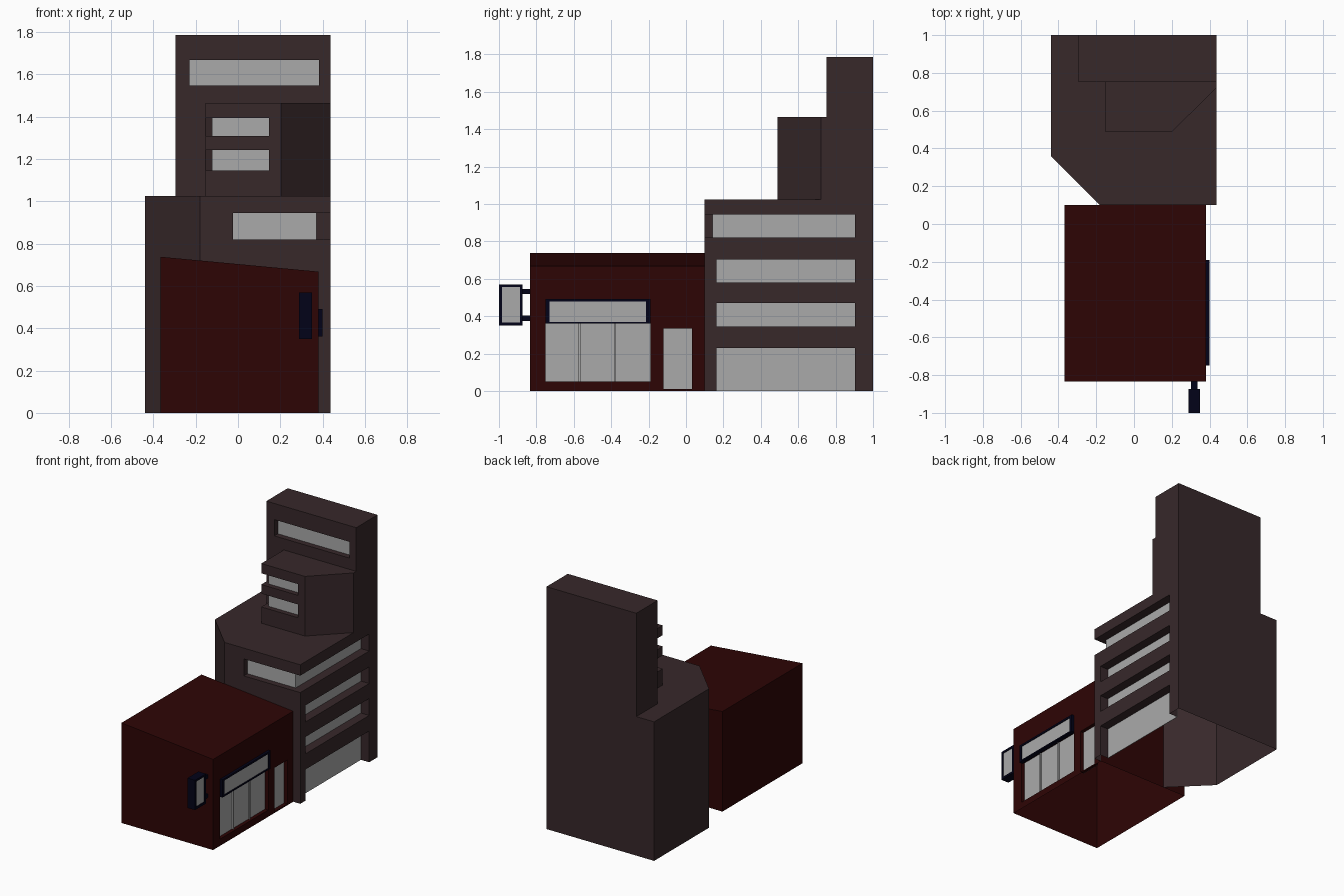
import bpy, bmesh
from mathutils import Vector

if "Cube" in bpy.data.objects:
    bpy.data.objects.remove(bpy.data.objects["Cube"])


def material(name, rgb):
    m = bpy.data.materials.new(name)
    m.diffuse_color = (*rgb, 1)
    m.use_nodes = True
    m.node_tree.nodes["Principled BSDF"].inputs["Base Color"].default_value = m.diffuse_color
    return m


BROWN = material("brown wall", (0.038, 0.021, 0.023))
RED = material("dark red wall", (0.027, 0.0015, 0.0015))
GREY = material("grey glass", (0.40, 0.40, 0.40))
NAVY = material("navy frame", (0.0006, 0.0006, 0.009))


def prism(name, pts, vec, mat):
    """Extrude a closed outline of 3D points along a vector."""
    bm = bmesh.new()
    face = bm.faces.new([bm.verts.new(p) for p in pts])
    ext = bmesh.ops.extrude_face_region(bm, geom=[face], use_keep_orig=True)
    for v in [g for g in ext["geom"] if isinstance(g, bmesh.types.BMVert)]:
        v.co += Vector(vec)
    bmesh.ops.recalc_face_normals(bm, faces=bm.faces)
    me = bpy.data.meshes.new(name)
    bm.to_mesh(me)
    bm.free()
    me.materials.append(mat)
    ob = bpy.data.objects.new(name, me)
    bpy.context.collection.objects.link(ob)
    return ob


def box(name, x, y, z, mat):
    pts = [(x[0], y[0], z[0]), (x[1], y[0], z[0]), (x[1], y[1], z[0]), (x[0], y[1], z[0])]
    return prism(name, pts, (0, 0, z[1] - z[0]), mat)


def footprint(name, outline, z0, z1, mat):
    return prism(name, [(x, y, z0) for x, y in outline], (0, 0, z1 - z0), mat)


def combine(target, others, operation):
    """Apply booleans one after another and remove the helper solids."""
    for o in others:
        o.hide_render = True
        mod = target.modifiers.new("bool", "BOOLEAN")
        mod.operation, mod.solver, mod.object = operation, "EXACT", o
        dg = bpy.context.evaluated_depsgraph_get()
        me = bpy.data.meshes.new_from_object(target.evaluated_get(dg))
        target.modifiers.clear()
        target.data = me
        bpy.data.objects.remove(o)


def cutter(x, y, z, mat):
    return box("cutter", x, y, z, mat)


T = 0.004  # glass plate thickness
R = 0.438  # right wall of the tower
F = 0.1    # front wall of the tower

# Stepped tower: base with clipped corner, bay with clipped corner, top slab
tower = footprint("tower", [(-0.44, 1), (R, 1), (R, F), (-0.18, F), (-0.44, 0.36)], 0, 1.025, BROWN)
bay = footprint("bay", [(-0.153, 0.85), (-0.153, 0.49), (0.203, 0.49), (R, 0.722), (R, 0.85)], 0.96, 1.465, BROWN)
slab = box("slab", (-0.295, R), (0.752, 1), (0.96, 1.787), BROWN)
combine(tower, [bay, slab], "UNION")

cuts = []
# Top window
cuts.append(cutter((-0.23, 0.383), (0.6, 0.797), (1.548, 1.668), BROWN))
box("top_window", (-0.23, 0.383), (0.797 - T, 0.797), (1.548, 1.668), GREY)

# Bay windows wrapping round the left corner, with a slanted far end
for i, z in enumerate([(1.145, 1.243), (1.31, 1.393)]):
    cuts.append(footprint("cutter", [(-0.25, 0.4), (0.147, 0.4), (0.147, 0.53), (-0.12, 0.53),
                                     (-0.12, 0.715), (-0.153, 0.748), (-0.25, 0.748)], *z, BROWN))
    box(f"bay_window_front_{i}", (-0.12, 0.147), (0.53 - T, 0.53), z, GREY)
    box(f"bay_window_side_{i}", (-0.12 - T, -0.12), (0.53, 0.715), z, GREY)

# Corner window at the top of the base
z = (0.82, 0.945)
cuts.append(footprint("cutter", [(-0.023, 0), (0.6, 0), (0.6, 0.903), (0.367, 0.903),
                                 (0.367, 0.147), (-0.023, 0.147)], *z, BROWN))
box("corner_window_front", (-0.023, 0.367), (0.147 - T, 0.147), z, GREY)
box("corner_window_side", (0.367, 0.367 + T), (0.147 - T, 0.903), z, GREY)

# Side windows, the lowest one reaching the ground
for i, (z0, z1) in enumerate([(0, 0.23), (0.345, 0.47), (0.58, 0.703)]):
    cuts.append(cutter((0.367, 0.6), (0.163, 0.903), (z0 if z0 else -0.1, z1), BROWN))
    box(f"side_window_{i}", (0.367, 0.367 + T), (0.163, 0.903), (z0, z1), GREY)
combine(tower, cuts, "DIFFERENCE")

# Red shop block with sloping roof
S, L = 0.38, -0.367
ZR, ZL = 0.668, 0.738
shop = prism("shop_block", [(L, -0.833, 0), (S, -0.833, 0), (S, -0.833, ZR), (L, -0.833, ZL)],
             (0, F + 0.833, 0), RED)
openings = {"shop_window": ((-0.75, -0.19), (0.05, 0.37)), "shop_door": ((-0.12, 0.032), (0.01, 0.333))}
combine(shop, [cutter((S - 0.03, 0.6), y, z, RED) for y, z in openings.values()], "DIFFERENCE")
for name, (y, z) in openings.items():
    box(name, (S - 0.03, S - 0.03 + T), y, z, GREY)
for i, y in enumerate((-0.57, -0.38)):
    box(f"shop_mullion_{i}", (S - 0.03, S - 0.015), (y - 0.005, y + 0.005), (0.05, 0.365), GREY)

# Framed board above the shop window
board = box("shop_board_frame", (S - 0.01, 0.399), (-0.75, -0.19), (0.36, 0.492), NAVY)
combine(board, [cutter((0.389, 0.6), (-0.73, -0.213), (0.37, 0.478), NAVY)], "DIFFERENCE")
box("shop_board_panel", (0.389, 0.389 + T), (-0.73, -0.213), (0.37, 0.478), GREY)

# Projecting sign, recessed panel on both faces, on two brackets
sign = box("sign_frame", (0.288, 0.35), (-1, -0.873), (0.35, 0.57), NAVY)
py, pz = (-0.985, -0.888), (0.367, 0.555)
combine(sign, [cutter((0.34, 0.5), py, pz, NAVY), cutter((0.1, 0.298), py, pz, NAVY)], "DIFFERENCE")
box("sign_panel_right", (0.34, 0.34 + T), py, pz, GREY)
box("sign_panel_left", (0.298 - T, 0.298), py, pz, GREY)
for i, z in enumerate((0.375, 0.518)):
    box(f"sign_bracket_{i}", (0.303, 0.337), (-0.875, -0.83), (z, z + 0.028), NAVY)

# Clean leftover edges; the buildings are open underneath
for ob in (tower, shop, board, sign):
    bm = bmesh.new()
    bm.from_mesh(ob.data)
    bmesh.ops.remove_doubles(bm, verts=bm.verts, dist=1e-5)
    bmesh.ops.dissolve_limit(bm, angle_limit=0.01, verts=bm.verts, edges=bm.edges)
    if ob in (tower, shop):
        drop = [f for f in bm.faces if f.normal.z < -0.9 and f.calc_center_median().z < 1e-3]
        bmesh.ops.delete(bm, geom=drop, context="FACES")
    if ob is tower:
        # Remove the part of the front wall that the shop covers
        slope = Vector((ZL - ZR, 0, S - L))
        for point, normal in (((S, F, ZR), slope), ((S, F, 0), (1, 0, 0))):
            front = [f for f in bm.faces if all(abs(v.co.y - F) < 1e-4 for v in f.verts)]
            geom = front + list({e for f in front for e in f.edges}) + list({v for f in front for v in f.verts})
            bmesh.ops.bisect_plane(bm, geom=geom, plane_co=point, plane_no=normal)
        hidden = [f for f in bm.faces if all(abs(v.co.y - F) < 1e-4 and v.co.x < S + 1e-4 and
                  slope.dot(v.co - Vector((S, F, ZR))) < 1e-4 for v in f.verts)]
        bmesh.ops.delete(bm, geom=hidden, context="FACES")
    bm.to_mesh(ob.data)
    bm.free()
